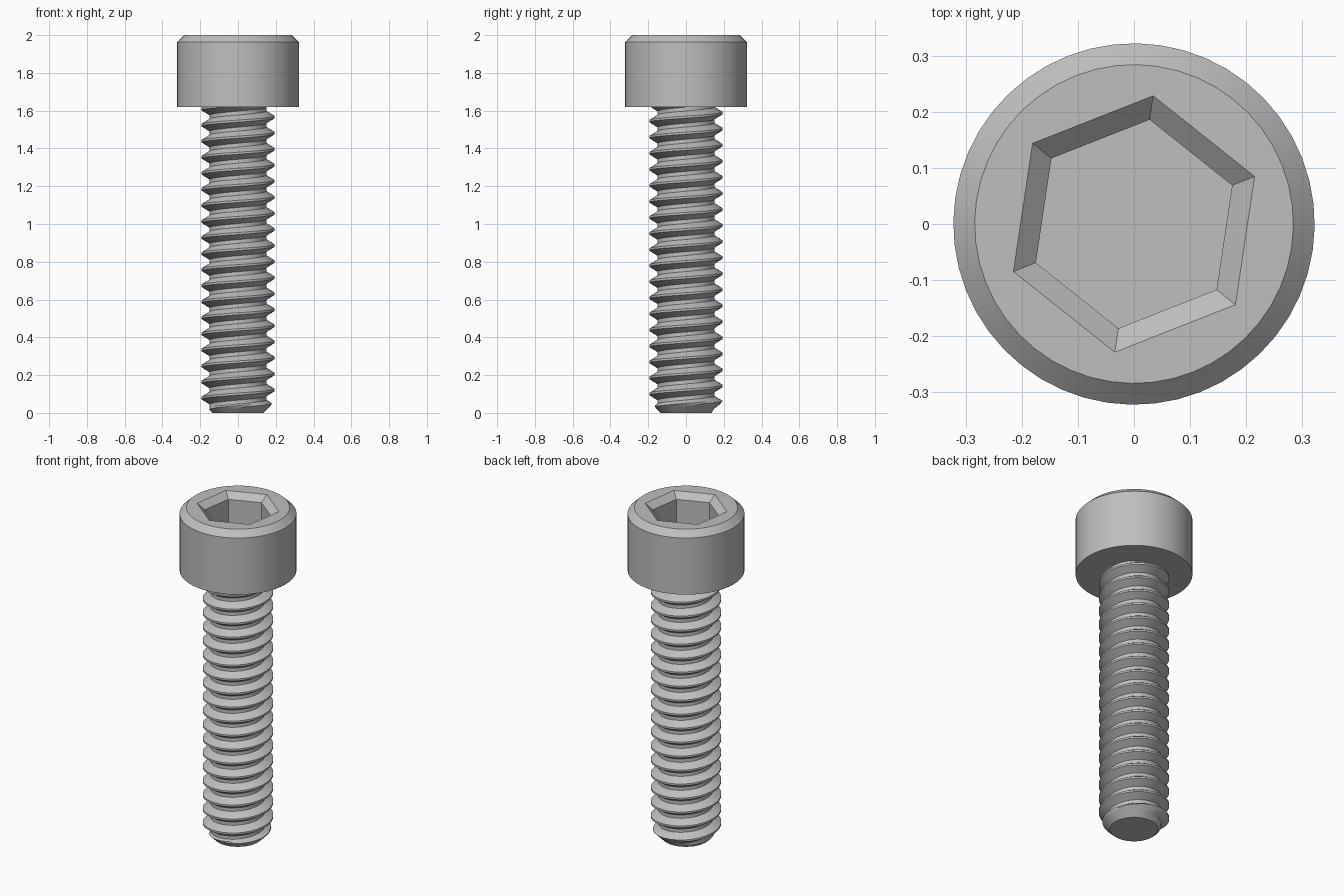
import bpy, bmesh
from math import sin, cos, radians, tau

if "Cube" in bpy.data.objects:
    bpy.data.objects.remove(bpy.data.objects["Cube"], do_unlink=True)

# Single steel colour
steel = bpy.data.materials.new("steel_grey")
steel.use_nodes = True
steel.diffuse_color = (0.52, 0.52, 0.52, 1)
steel.node_tree.nodes["Principled BSDF"].inputs["Base Color"].default_value = (0.52, 0.52, 0.52, 1)

SEG = 48
HEX_TURN = radians(21.5)
HEAD_BASE = 1.62


def finish(bm, name):
    bmesh.ops.recalc_face_normals(bm, faces=bm.faces)
    mesh = bpy.data.meshes.new(name)
    bm.to_mesh(mesh)
    bm.free()
    mesh.materials.append(steel)
    obj = bpy.data.objects.new(name, mesh)
    bpy.context.collection.objects.link(obj)
    bpy.ops.object.select_all(action='DESELECT')
    obj.select_set(True)
    bpy.context.view_layer.objects.active = obj
    bpy.ops.object.shade_smooth_by_angle(angle=radians(30))
    return obj


def ring(bm, radius, z, sides):
    angles = [HEX_TURN + tau * i / sides for i in range(sides)]
    return [bm.verts.new((radius * cos(a), radius * sin(a), z)) for a in angles]


def bridge(bm, a, b):
    n = len(a)
    for i in range(n):
        j = (i + 1) % n
        bm.faces.new((a[i], a[j], b[j], b[i]))


# Cylindrical head with chamfered rim and hexagonal socket
bm = bmesh.new()
outer = [ring(bm, r, z, SEG) for r, z in ((0.322, HEAD_BASE), (0.322, 1.964), (0.284, 2.0))]
socket = [ring(bm, r, z, 6) for r, z in ((0.231, 2.0), (0.188, 1.965), (0.188, 1.8))]
for rings in (outer, socket):
    for a, b in zip(rings, rings[1:]):
        bridge(bm, a, b)
bm.faces.new(outer[0])
bm.faces.new(socket[-1])
step = SEG // 6
for i in range(6):
    arc = [outer[-1][(i * step + k) % SEG] for k in range(step + 1)]
    bm.faces.new(arc + [socket[0][(i + 1) % 6], socket[0][i]])
finish(bm, "socket_head")

# Threaded shank: a profile swept along a right-handed helix
PITCH = 0.085
CREST, ROOT = 0.194, 0.151
TIP = 0.133
START = 1.566 - 21 * PITCH
TURNS = 23
# (fraction of pitch, fraction of thread depth)
profile = [(-0.065, 1), (0.065, 1), (0.17, 0.67), (0.275, 0.33),
           (0.38, 0), (0.62, 0), (0.725, 0.33), (0.83, 0.67)]
bm = bmesh.new()
rows = []
for s in range(TURNS * SEG + 1):
    a = tau * s / SEG
    row = []
    for along, height in profile:
        z = START + PITCH * (s / SEG + along)
        # The cone at the tip trims the lowest threads
        r = max(0.02, min(ROOT + (CREST - ROOT) * height, TIP + z))
        row.append(bm.verts.new((r * cos(a), r * sin(a), z)))
    rows.append(row)
for s in range(len(rows) - 1):
    for k in range(len(profile)):
        if k + 1 < len(profile):
            upper = (rows[s + 1][k + 1], rows[s][k + 1])
        elif s + 1 + SEG < len(rows):
            upper = (rows[s + 1 + SEG][0], rows[s + SEG][0])
        else:
            continue
        bm.faces.new((rows[s][k], rows[s + 1][k]) + upper)

# Trim both ends flat and cap them
for z, up in ((0, -1), (HEAD_BASE + 0.01, 1)):
    bmesh.ops.bisect_plane(bm, geom=bm.verts[:] + bm.edges[:] + bm.faces[:],
                           plane_co=(0, 0, z), plane_no=(0, 0, up), clear_outer=True)
bmesh.ops.holes_fill(bm, edges=[e for e in bm.edges if e.is_boundary], sides=0)
finish(bm, "threaded_shank")
